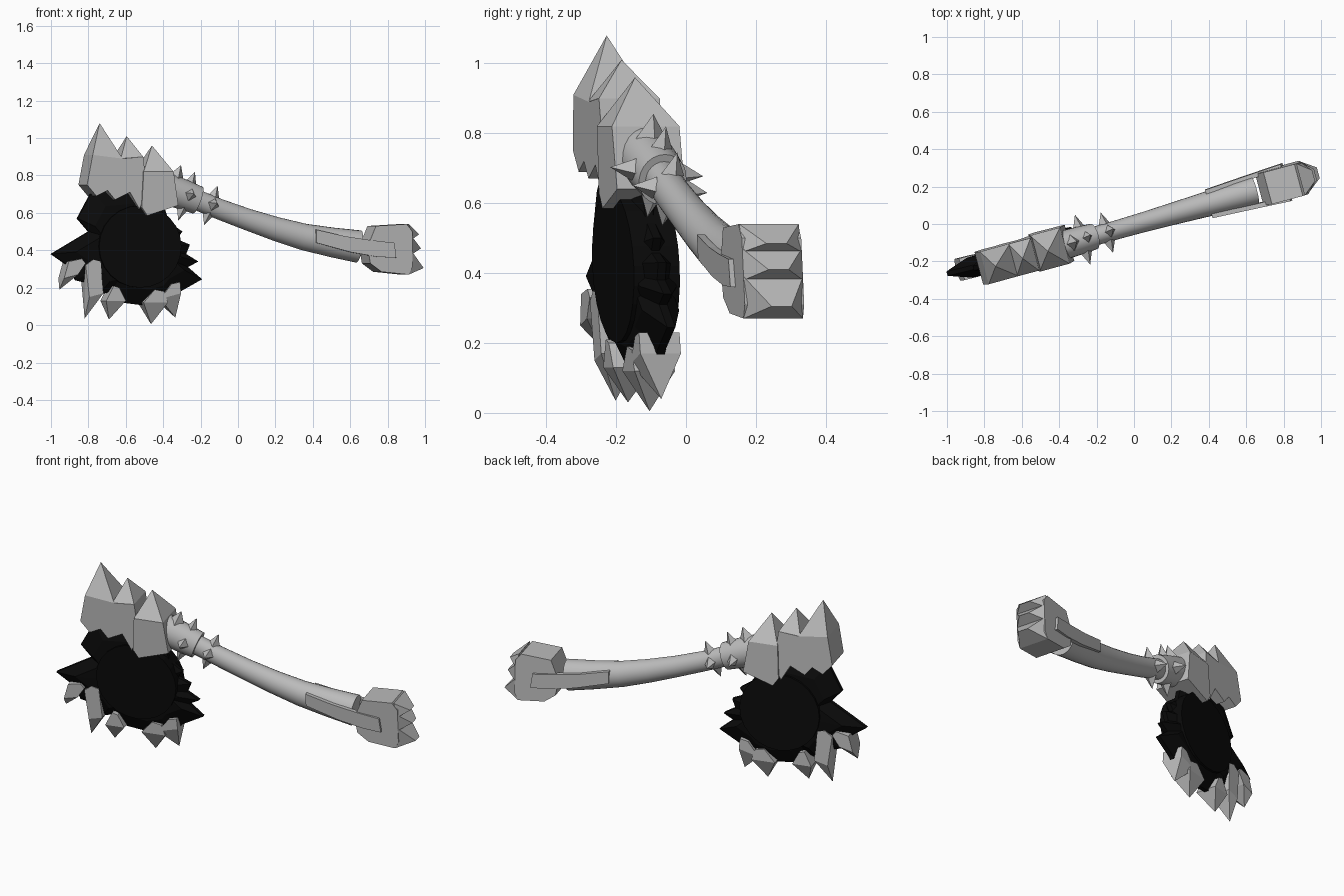
import bpy, bmesh, math
from mathutils import Vector

if "Cube" in bpy.data.objects:
    bpy.data.objects.remove(bpy.data.objects["Cube"], do_unlink=True)


def material(name, value):
    m = bpy.data.materials.new(name)
    m.use_nodes = True
    colour = (value, value, value, 1)
    m.diffuse_color = colour
    m.node_tree.nodes["Principled BSDF"].inputs["Base Color"].default_value = colour
    return m


STONE = material("pale stone", 0.5)
BLACK = material("black blade", 0.003)
TURN = math.radians(15)
SIDE = Vector((-math.sin(TURN), math.cos(TURN), 0))


def place(x, z, w=0):
    """Point on the axe's own turned plane, moved w across it."""
    return Vector((x, 0.27 * x - 0.01 + 0.045 * (0.7 - z), z)) + SIDE * w


def finish(bm, name, mat):
    bmesh.ops.remove_doubles(bm, verts=bm.verts, dist=0.0005)
    bmesh.ops.recalc_face_normals(bm, faces=bm.faces)
    mesh = bpy.data.meshes.new(name)
    bm.to_mesh(mesh)
    bm.free()
    mesh.materials.append(mat)
    ob = bpy.data.objects.new(name, mesh)
    bpy.context.collection.objects.link(ob)
    return ob


def bridge(bm, a, b):
    for i in range(len(a)):
        j = (i + 1) % len(a)
        bm.faces.new((a[i], a[j], b[j], b[i]))


def slab(name, outline, inner, outer):
    """Outline extruded between two offsets, each a number or a rule of x, z."""
    bm = bmesh.new()
    rings = []
    for w in (inner, outer):
        rule = w if callable(w) else (lambda x, z, w=w: w)
        rings.append([bm.verts.new(place(x, z, rule(x, z))) for x, z in outline])
    caps = [bm.faces.new(r) for r in rings]
    bridge(bm, *rings)
    bmesh.ops.triangulate(bm, faces=caps)
    return finish(bm, name, STONE)


def hull(name, points):
    bm = bmesh.new()
    for p in points:
        bm.verts.new(p)
    bmesh.ops.convex_hull(bm, input=bm.verts)
    bmesh.ops.dissolve_limit(bm, angle_limit=0.02, verts=bm.verts, edges=bm.edges)
    return finish(bm, name, STONE)


def crown_spike(name, x0, x1, z0, z1, half, tip):
    """Four-sided crystal standing on the head."""
    base = [place(x, z, w) for x, z in ((x0, z0), (x1, z1)) for w in (-half, half)]
    return hull(name, base + [place(*tip)])


# Jagged blade, thick in the middle and thin at the rim
rim = [(-.78, .72), (-.86, .57), (-.80, .50), (-1, .38), (-.90, .31), (-.87, .24),
       (-.79, .22), (-.75, .16), (-.68, .18), (-.62, .12), (-.46, .10), (-.35, .13),
       (-.31, .18), (-.195, .245), (-.27, .31), (-.215, .34), (-.28, .38), (-.26, .43),
       (-.33, .46), (-.30, .50), (-.37, .55), (-.40, .64), (-.55, .74)]
bm = bmesh.new()
rings = []
for scale, w in ((0, 0.06), (.72, .055), (1, .012), (1, -.012), (.72, -.055), (0, -.06)):
    rings.append([bm.verts.new(place(-.57 + (x + .57) * scale, .42 + (z - .42) * scale, w))
                  for x, z in rim])
for a, b in zip(rings, rings[1:]):
    bridge(bm, a, b)
finish(bm, "blade", BLACK)

# Round boss set into the blade
bm = bmesh.new()
ends = [[bm.verts.new(place(-.54 + .22 * math.cos(math.tau * i / 24),
                            .42 + .22 * math.sin(math.tau * i / 24), w))
         for i in range(24)] for w in (-.068, .068)]
for e in ends:
    bm.faces.new(e)
bridge(bm, *ends)
finish(bm, "blade_boss", BLACK)

# Teeth gripping the blade edge: thick tops narrowing to a point, tip last
teeth = [
    [(-.945, .25), (-.92, .34), (-.85, .355), (-.83, .33), (-.87, .27), (-.955, .19)],
    [(-.81, .15), (-.83, .32), (-.79, .35), (-.75, .34), (-.735, .17), (-.82, .035)],
    [(-.72, .13), (-.68, .21), (-.65, .20), (-.615, .13), (-.69, .03)],
    [(-.52, .12), (-.46, .19), (-.41, .18), (-.39, .12), (-.465, .005)],
    [(-.43, .14), (-.37, .22), (-.325, .23), (-.32, .17), (-.335, .04)],
]
for n, tooth in enumerate(teeth):
    pts = [place(x, z, s * .06) for x, z in tooth[:-1] for s in (-1, 1)]
    hull(f"tooth_{n + 1}", pts + [place(*tooth[-1])])

# Head: ragged block, square socket and crown of crystals
slab("head_block", [(-.83, .75), (-.80, .91), (-.64, .89), (-.53, .90), (-.51, .72),
                    (-.55, .62), (-.60, .71), (-.68, .67), (-.72, .72), (-.78, .69)], -.09, .09)
slab("head_socket", [(-.53, .82), (-.37, .82), (-.345, .64), (-.51, .585), (-.54, .63)], -.1, .1)
crown_spike("crown_large", -.80, -.64, .91, .89, .09, (-.74, 1.08))
crown_spike("crown_middle", -.65, -.53, .89, .90, .09, (-.595, 1.01))
crown_spike("crown_small", -.53, -.37, .82, .82, .1, (-.46, .96))

# Curved handle and collar, swept along one path
path = [(-.42, .745), (-.27, .69), (-.1, .62), (.05, .565), (.2, .515), (.35, .472),
        (.5, .443), (.645, .42)]
widths = [.055, .055, .055, .058, .064, .071, .079, .087]


def tube(name, points, radii, sides=24):
    bm = bmesh.new()
    loops = []
    for i, (x, z) in enumerate(points):
        a, b = points[max(i - 1, 0)], points[min(i + 1, len(points) - 1)]
        along = (place(*b) - place(*a)).normalized()
        up = SIDE.cross(along).normalized()
        loops.append([bm.verts.new(place(x, z) + radii[i] * (
            up * math.cos(t) + SIDE * .92 * math.sin(t)))
            for t in (math.tau * k / sides for k in range(sides))])
    for a, b in zip(loops, loops[1:]):
        bridge(bm, a, b)
    bm.faces.new(loops[0])
    bm.faces.new(loops[-1])
    ob = finish(bm, name, STONE)
    bpy.ops.object.select_all(action='DESELECT')
    ob.select_set(True)
    bpy.context.view_layer.objects.active = ob
    bpy.ops.object.shade_smooth_by_angle(angle=math.radians(35))


tube("handle", path, widths)
tube("collar", [(-.40, .737), (-.3, .70), (-.215, .668)], [.085, .082, .076])

# Pyramid studs around the collar and the neck of the handle
along = (place(-.1, .62) - place(-.3, .70)).normalized()
up = SIDE.cross(along).normalized()
if up.z < 0:
    up = -up


def stud(name, x, z, angle, foot, reach, size=.034):
    out = up * math.cos(angle) + SIDE * math.sin(angle)
    across = along.cross(out)
    centre = place(x, z)
    base = [centre + out * foot + d * size for d in (along, -along, across, -across)]
    hull(name, base + [centre + out * reach])


for ring, (x, z, foot, reach) in enumerate(((-.275, .69, .068, .14), (-.145, .64, .045, .113))):
    for k in range(4):
        stud(f"stud_{ring + 1}_{k + 1}", x, z, math.pi / 2 * k + .1, foot, reach)
stud("stud_top", -.355, .72, 0, .07, .145, .045)

# Pommel: faceted block with three chisel ridges at its end
block = [(.67, .42), (.715, .53), (.88, .54), (.91, .50), (.91, .31), (.89, .27),
         (.745, .285), (.685, .33)]
slab("pommel", block, -.088, .088)
for n, (top, bottom, tip) in enumerate((((.89, .54), (.91, .46), (.96, .485)),
                                        ((.91, .47), (.91, .38), (.97, .41)),
                                        ((.91, .39), (.89, .27), (.985, .305)))):
    pts = [place(x, z, w) for x, z in (top, bottom) for w in (-.088, .088)]
    hull(f"pommel_ridge_{n + 1}", pts + [place(*tip, w) for w in (-.03, .03)])

# Straps tying the pommel to the handle on both faces
strap = [(.40, .51), (.55, .475), (.68, .455), (.81, .44), (.82, .36), (.72, .365),
         (.58, .39), (.40, .44)]
for name, s in (("front_strap", -1), ("back_strap", 1)):
    slab(name, strap, lambda x, z: s * (.055 + .05 * (x - .4)),
         lambda x, z: s * (.078 + .06 * (x - .4)))
